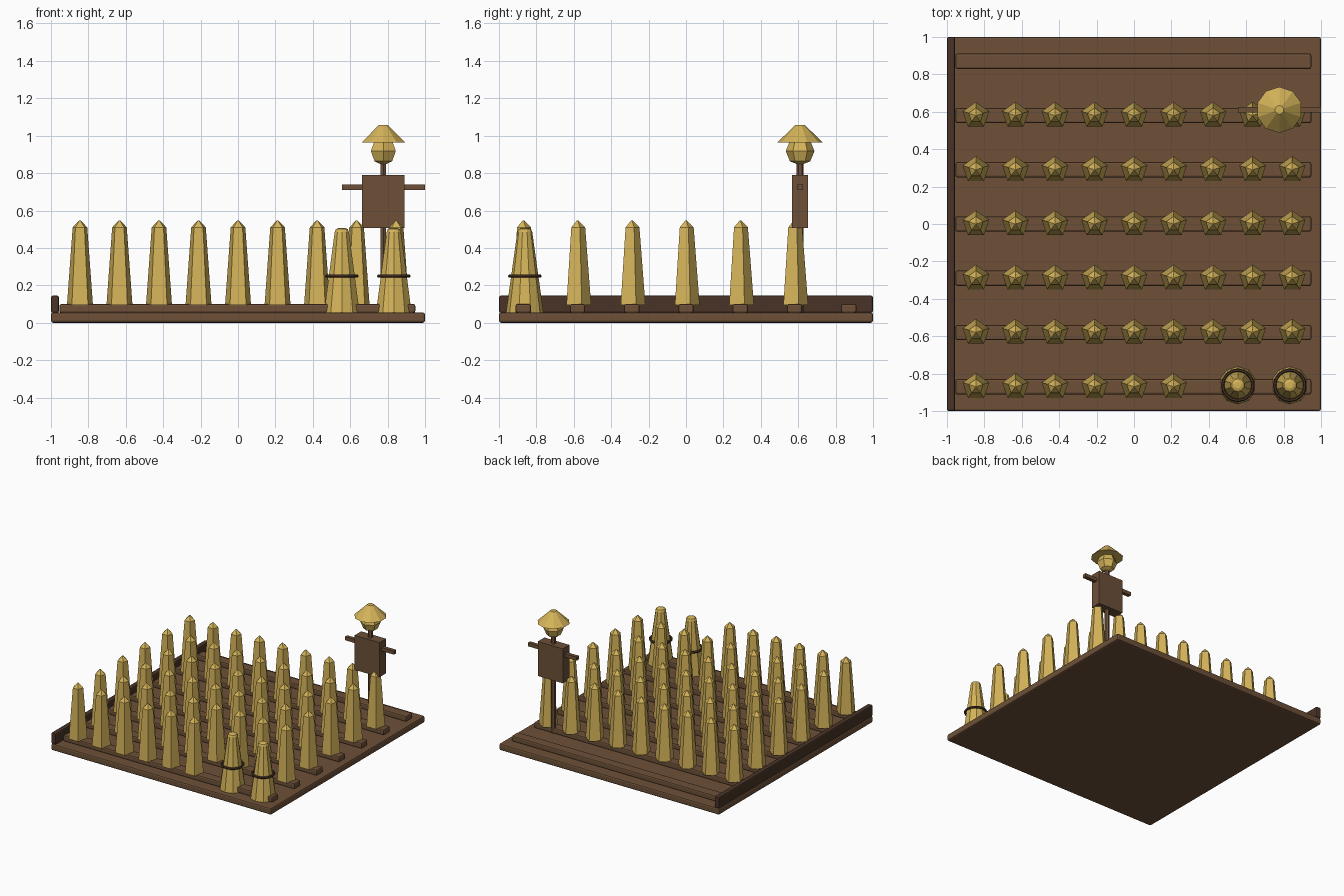
import bpy, math

if "Cube" in bpy.data.objects:
    bpy.data.objects.remove(bpy.data.objects["Cube"])


def material(name, rgb):
    m = bpy.data.materials.new(name)
    lin = [((c / 255 + 0.055) / 1.055) ** 2.4 for c in rgb]
    m.diffuse_color = (*lin, 1)
    m.use_nodes = True
    m.node_tree.nodes["Principled BSDF"].inputs["Base Color"].default_value = m.diffuse_color
    return m


SOIL = material("soil brown", (109, 80, 56))
DARK = material("dark wood", (74, 52, 39))
STRAW = material("straw yellow", (212, 179, 89))


def box(name, x, y, z, mat, bevel=0.0):
    """Box from (min, max) ranges with an optional bevel."""
    bpy.ops.mesh.primitive_cube_add(
        size=1, location=[(a + b) / 2 for a, b in (x, y, z)])
    ob = bpy.context.object
    ob.name = name
    ob.scale = [b - a for a, b in (x, y, z)]
    bpy.ops.object.transform_apply(location=False, rotation=False, scale=True)
    ob.data.materials.append(mat)
    if bevel:
        mod = ob.modifiers.new("soft edges", 'BEVEL')
        mod.width = bevel
        mod.segments = 2
    return ob


def lathe(name, sides, profile, x, y, mat):
    """Faceted solid from (radius, height) rings, one corner facing +y."""
    verts, faces = [], []
    for r, z in profile:
        for i in range(sides):
            a = math.pi / 2 + 2 * math.pi * i / sides
            verts.append((r * math.cos(a), r * math.sin(a), z))
    for k in range(len(profile) - 1):
        for i in range(sides):
            j = (i + 1) % sides
            b, t = k * sides, (k + 1) * sides
            faces.append((b + i, b + j, t + j, t + i))
    faces.append(tuple(reversed(range(sides))))
    last = (len(profile) - 1) * sides
    faces.append(tuple(range(last, last + sides)))
    me = bpy.data.meshes.new(name)
    me.from_pydata(verts, [], faces)
    me.materials.append(mat)
    ob = bpy.data.objects.new(name, me)
    ob.location = (x, y, 0)
    bpy.context.collection.objects.link(ob)
    return ob


# Field slab and raised bank along the left edge
box("field_slab", (-1, 1), (-1, 1), (0, 0.055), SOIL, 0.012)
box("side_bank", (-1, -0.957), (-1, 1), (0.053, 0.145), DARK, 0.01)

# Planting ridges, with stalks on all but the rearmost one
for row in range(7):
    y = 0.87 - 0.29 * row
    box("planting_ridge", (-0.955, 0.948), (y - 0.041, y + 0.041),
        (0.053, 0.1), SOIL, 0.01)
    if row == 0:
        continue
    for col in range(6 if row == 6 else 9):
        lathe("crop_stalk", 5,
              [(0.073, 0.095), (0.041, 0.51), (0.004, 0.547)],
              -0.845 + 0.2113 * col, y, STRAW)

# Bound sheaves in the front right corner
for x in (0.555, 0.833):
    lathe("sheaf", 10,
          [(0.1, 0.055), (0.04, 0.485), (0.034, 0.5), (0.018, 0.507)],
          x, -0.862, STRAW)
    bpy.ops.mesh.primitive_torus_add(
        location=(x, -0.862, 0.249), major_radius=0.081, minor_radius=0.009,
        major_segments=16, minor_segments=6)
    tie = bpy.context.object
    tie.name = "sheaf_tie"
    tie.data.materials.append(DARK)

# Scarecrow: pole, arms, body, head and hat
X, Y = 0.777, 0.61
lathe("scarecrow_pole", 6, [(0.018, 0.05), (0.018, 0.87)], X, Y, SOIL)
box("scarecrow_arms", (0.556, 1.0), (Y - 0.015, Y + 0.015), (0.711, 0.74), SOIL)
box("scarecrow_body", (0.663, 0.89), (Y - 0.043, Y + 0.043), (0.507, 0.79), SOIL)
bpy.ops.mesh.primitive_uv_sphere_add(
    segments=6, ring_count=4, radius=0.077, location=(X, Y, 0.918),
    rotation=(0, 0, math.pi / 6))
head = bpy.context.object
head.name = "scarecrow_head"
head.data.materials.append(STRAW)
# keep a head corner pointing to the rear
corner = max(head.data.vertices, key=lambda v: v.co.x).co
head.rotation_euler.z = math.pi / 2 - math.atan2(corner.y, corner.x)
lathe("straw_hat", 10, [(0.123, 0.963), (0.024, 1.058)], X, Y, STRAW)
